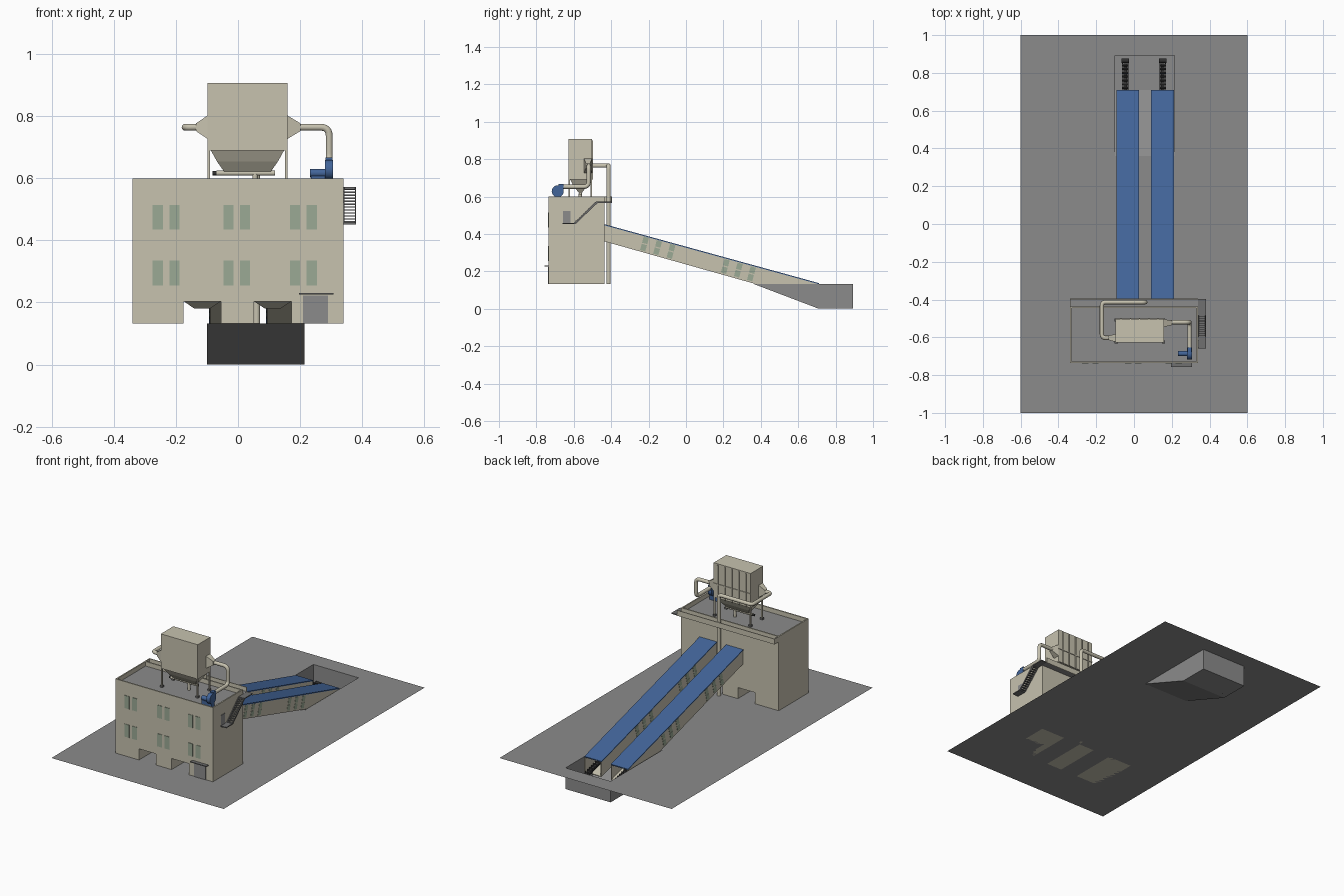
import bpy, bmesh, math
from mathutils import Vector, Matrix

if "Cube" in bpy.data.objects:
    bpy.data.objects.remove(bpy.data.objects["Cube"])

def mat(name, c):
    m = bpy.data.materials.new(name)
    m.diffuse_color = (*c, 1)
    m.use_nodes = True
    m.node_tree.nodes["Principled BSDF"].inputs["Base Color"].default_value = m.diffuse_color
    return m

BEIGE = mat("beige cladding", (0.57, 0.54, 0.43))
GRAY = mat("concrete gray", (0.26, 0.26, 0.26))
BLUE = mat("blue metal", (0.055, 0.13, 0.32))
GREEN = mat("green glass", (0.33, 0.40, 0.30))
DARK = mat("dark rubber", (0.03, 0.03, 0.03))
STEEL = mat("stair steel", (0.16, 0.16, 0.16))
G = 0.133   # ground level

def finish(name, bm, *mats):
    me = bpy.data.meshes.new(name)
    bmesh.ops.recalc_face_normals(bm, faces=bm.faces)
    bm.to_mesh(me)
    bm.free()
    for m in mats:
        me.materials.append(m)
    ob = bpy.data.objects.new(name, me)
    bpy.context.collection.objects.link(ob)
    return ob

def box(name, x, y, z, m):
    bm = bmesh.new()
    c = Vector((sum(x) / 2, sum(y) / 2, sum(z) / 2))
    s = (x[1] - x[0], y[1] - y[0], z[1] - z[0])
    bmesh.ops.create_cube(bm, size=1, matrix=Matrix.Translation(c) @ Matrix.Diagonal((*s, 1)))
    return finish(name, bm, m)

def prism(name, yz, x0, x1, m):
    """Extrude a y-z profile along x."""
    bm = bmesh.new()
    f = bm.faces.new([bm.verts.new((x0, y, z)) for y, z in yz])
    r = bmesh.ops.extrude_face_region(bm, geom=[f])
    bmesh.ops.translate(bm, vec=(x1 - x0, 0, 0), verts=[v for v in r["geom"] if isinstance(v, bmesh.types.BMVert)])
    return finish(name, bm, m)

def loft(name, rings, m):
    """Skin a list of equal-length closed rings and cap the ends."""
    bm = bmesh.new()
    vs = [[bm.verts.new(p) for p in r] for r in rings]
    n = len(rings[0])
    for a, b in zip(vs, vs[1:]):
        for i in range(n):
            bm.faces.new((a[i], a[(i + 1) % n], b[(i + 1) % n], b[i]))
    bm.faces.new(vs[0])
    bm.faces.new(vs[-1])
    return finish(name, bm, m)

def smooth(ob):
    for p in ob.data.polygons:
        p.use_smooth = len(p.vertices) == 4
    return ob

def cyl(name, a, b, r, m, n=16):
    a, b = Vector(a), Vector(b)
    q = (b - a).to_track_quat('Z', 'Y').to_matrix()
    ring = [q @ Vector((r * math.cos(t), r * math.sin(t), 0)) for t in (2 * math.pi * i / n for i in range(n))]
    return smooth(loft(name, [[a + p for p in ring], [b + p for p in ring]], m))

def pipe(name, pts, r, m, bend=0.028):
    pts = [Vector(p) for p in pts]
    path = [pts[0]]
    for p, c, q in zip(pts, pts[1:], pts[2:]):     # rounded elbows
        a, b = c + (p - c).normalized() * bend, c + (q - c).normalized() * bend
        path += [a * (1 - t) ** 2 + c * 2 * t * (1 - t) + b * t * t for t in (i / 6 for i in range(7))]
    path.append(pts[-1])
    cu = bpy.data.curves.new(name, 'CURVE')
    cu.dimensions, cu.bevel_depth, cu.bevel_resolution, cu.use_fill_caps = '3D', r, 3, True
    sp = cu.splines.new('POLY')
    sp.points.add(len(path) - 1)
    for s, p in zip(sp.points, path):
        s.co = (*p, 1)
    cu.materials.append(m)
    ob = bpy.data.objects.new(name, cu)
    bpy.context.collection.objects.link(ob)

# Ground with a sloped pit
px, py = (-0.10, 0.214), (0.36, 0.893)
bm = bmesh.new()
def quad(*pts):
    bm.faces.new([bm.verts.new(p) for p in pts])
def flat(x0, x1, y0, y1):
    quad((x0, y0, G), (x1, y0, G), (x1, y1, G), (x0, y1, G))
flat(-0.6, px[0], -1, 1)
flat(px[1], 0.6, -1, 1)
flat(*px, -1, py[0])
flat(*px, py[1], 1)
prof = [(0.36, G), (0.71, 0), (0.893, 0), (0.893, G)]
for (ya, za), (yb, zb) in zip(prof, prof[1:]):
    quad((px[0], ya, za), (px[1], ya, za), (px[1], yb, zb), (px[0], yb, zb))
for x in px:
    quad(*[(x, y, z) for y, z in prof])
bmesh.ops.remove_doubles(bm, verts=bm.verts, dist=1e-5)
finish("ground_and_pit", bm, GRAY)

# Building: block with roof recess and two drive-through bays
ROOF = 0.572
tower = box("building", (-0.34, 0.34), (-0.735, -0.437), (G, 0.60), BEIGE)
cutters = [box("roof_cutter", (-0.332, 0.332), (-0.727, -0.445), (ROOF, 0.7), BEIGE)]
bays = [(-0.175, -0.055), (0.052, 0.172)]
for b in bays:
    cutters.append(box("bay_cutter", b, (-0.8, -0.4), (0.0, 0.203), BEIGE))
for c in cutters:
    c.hide_render = True
    md = tower.modifiers.new("cut", 'BOOLEAN')
    md.object, md.operation, md.solver = c, 'DIFFERENCE', 'EXACT'
bpy.context.view_layer.update()
tower.data = bpy.data.meshes.new_from_object(tower.evaluated_get(bpy.context.evaluated_depsgraph_get()))
tower.modifiers.clear()
for c in cutters:
    bpy.data.objects.remove(c)
tower.data.materials.clear()
tower.data.materials.append(BEIGE)
tower.data.materials.append(GRAY)
for p in tower.data.polygons:
    p.material_index = int(p.normal.z > 0.9 and abs(p.center.z - ROOF) < 0.005)

# Loading chutes in the bays
for (a, b) in bays:
    def ring(ix, y0, y1, z):
        return [(a + ix, y0, z), (b - ix, y0, z), (b - ix, y1, z), (a + ix, y1, z)]
    loft("loading_chute", [ring(0.001, -0.65, -0.52, 0.203), ring(0.035, -0.61, -0.56, 0.18)], BEIGE)

# Front windows, door and canopy
for z in (0.255, 0.435):
    for x in (-0.275, -0.221, -0.047, 0.006, 0.167, 0.221):
        box("front_window", (x, x + 0.033), (-0.738, -0.73), (z, z + 0.08), GREEN)
box("front_door", (0.21, 0.29), (-0.738, -0.73), (G, 0.222), GRAY)
box("door_canopy", (0.197, 0.308), (-0.757, -0.735), (0.226, 0.231), STEEL)

# Rear walkway, side landings and stair
box("walkway_slab", (-0.34, 0.34), (-0.437, -0.397), (0.566, 0.573), GRAY)
box("walkway_parapet", (-0.34, 0.34), (-0.400, -0.395), (0.566, 0.60), BEIGE)
box("walkway_end", (-0.34, -0.335), (-0.437, -0.395), (0.566, 0.60), BEIGE)
box("upper_landing", (0.34, 0.38), (-0.48, -0.397), (0.566, 0.572), STEEL)
box("lower_landing", (0.34, 0.38), (-0.66, -0.598), (0.452, 0.458), STEEL)
N = 12
for i in range(N):
    y, z = -0.60 + 0.12 * i / N, 0.458 + 0.114 * i / N
    box("stair_tread", (0.342, 0.378), (y, y + 0.012), (z, z + 0.004), STEEL)
for x in (0.340, 0.377):
    prism("stair_stringer", [(-0.604, 0.452), (-0.592, 0.452), (-0.472, 0.566), (-0.484, 0.572)], x, x + 0.003, STEEL)
box("side_door", (0.335, 0.343), (-0.657, -0.618), (0.458, 0.522), GRAY)

# Two sloping conveyor galleries
Y0, Y1 = -0.437, 0.71
top = lambda y: 0.452 - 0.2746 * (y - Y0)
bot = lambda y: 0.360 - 0.2816 * (y - Y0)
def band(lo, hi):
    return [(Y0, lo(Y0)), (Y1, lo(Y1)), (Y1, hi(Y1)), (Y0, hi(Y0))]
for gx0, gx1 in ((-0.091, 0.025), (0.093, 0.209)):
    prism("gallery_roof", band(lambda y: top(y) - 0.006, top), gx0 - 0.002, gx1 + 0.002, BLUE)
    prism("gallery_floor", band(bot, lambda y: bot(y) + 0.005), gx0, gx1, BEIGE)
    for xa in (gx0, gx1 - 0.004):
        prism("gallery_wall", band(bot, lambda y: top(y) - 0.006), xa, xa + 0.004, BEIGE)
    # windows: slanted panes in two rows
    for yc in (-0.222, -0.152, -0.08, 0.21, 0.28, 0.35):
        for v0, v1 in ((-0.036, -0.003), (0.003, 0.036)):
            mid = (top(yc) + bot(yc)) / 2
            pane = [(yc + u + 0.27 * v, mid - 0.275 * u + v)
                    for u, v in ((-0.014, v0), (0.014, v0), (0.014, v1), (-0.014, v1))]
            for xa in (gx0 - 0.0015, gx1 - 0.0005):
                prism("gallery_window", pane, xa, xa + 0.002, GREEN)
    # belt conveyor running out into the pit
    cx = (gx0 + gx1) / 2 - (0.013 if gx0 < 0 else -0.001)
    line = lambda y: 0.078 - 0.2746 * (y - Y1)
    for s in (-1, 1):
        xa = cx + s * 0.014
        prism("conveyor_rail", [(Y0, line(Y0) - 0.006), (0.87, line(0.87) - 0.006),
                                (0.87, line(0.87) + 0.004), (Y0, line(Y0) + 0.004)], xa - 0.002, xa + 0.002, DARK)
    prism("conveyor_belt", [(Y0, line(Y0)), (0.85, line(0.85)), (0.85, line(0.85) + 0.003),
                            (Y0, line(Y0) + 0.003)], cx - 0.01, cx + 0.01, DARK)
    for i in range(10):
        y = 0.66 + 0.02 * i
        cyl("conveyor_roller", (cx - 0.018, y, line(y) + 0.004), (cx + 0.018, y, line(y) + 0.004), 0.005, DARK, 10)
    cyl("tail_drum", (cx - 0.019, 0.865, line(0.865)), (cx + 0.019, 0.865, line(0.865)), 0.012, DARK)
    for y in (0.74, 0.85):
        for s in (-1, 1):
            box("conveyor_leg", (cx + s * 0.016 - 0.002, cx + s * 0.016 + 0.002), (y - 0.002, y + 0.002), (0, line(y)), DARK)

# Roof dust collector
bx, by = (-0.098, 0.159), (-0.628, -0.503)
box("collector_body", bx, by, (0.69, 0.907), BEIGE)
def rect(x0, x1, y0, y1, z):
    return [(x0, y0, z), (x1, y0, z), (x1, y1, z), (x0, y1, z)]
loft("collector_hopper", [rect(-0.09, 0.151, -0.622, -0.509, 0.695), rect(-0.068, 0.129, -0.60, -0.53, 0.655),
                          rect(-0.045, 0.106, -0.575, -0.555, 0.622)], BEIGE)
cyl("screw_conveyor", (-0.07, -0.565, 0.617), (0.12, -0.565, 0.617), 0.008, BEIGE)
cyl("screw_motor", (-0.082, -0.565, 0.617), (-0.06, -0.565, 0.617), 0.007, DARK)
cyl("screw_outlet", (0.055, -0.565, 0.617), (0.055, -0.565, ROOF), 0.009, BEIGE)
for x in (bx[0] + 0.004, bx[1] - 0.004):
    for y in (by[0] + 0.004, by[1] - 0.004):
        box("collector_leg", (x - 0.004, x + 0.004), (y - 0.004, y + 0.004), (ROOF, 0.70), BEIGE)
        box("leg_foot", (x - 0.008, x + 0.008), (y - 0.008, y + 0.008), (ROOF, ROOF + 0.012), STEEL)
for i in range(5):     # stiffening ribs on the rear
    x = bx[0] + 0.03 + i * 0.049
    box("collector_rib", (x - 0.003, x + 0.003), (by[1], by[1] + 0.006), (0.69, 0.90), BEIGE)
box("collector_cross_rib", bx, (by[1], by[1] + 0.004), (0.775, 0.781), BEIGE)

# Transition cones and ducts
def transition(x0, x1, yc):
    def r(x, hy, hz):
        return [(x, yc - hy, 0.765 - hz), (x, yc + hy, 0.765 - hz), (x, yc + hy, 0.765 + hz), (x, yc - hy, 0.765 + hz)]
    loft("duct_transition", [r(x0, 0.021, 0.038), r(x1, 0.011, 0.012)], BEIGE)
transition(bx[0], -0.136, -0.603)
transition(bx[1], 0.202, -0.524)
pipe("intake_duct", [(-0.13, -0.603, 0.765), (-0.17, -0.603, 0.765), (-0.17, -0.414, 0.765),
                     (0.06, -0.414, 0.765), (0.06, -0.414, G)], 0.0115, BEIGE, 0.02)
pipe("exhaust_duct", [(0.195, -0.52, 0.765), (0.294, -0.52, 0.765), (0.294, -0.52, 0.652),
                      (0.294, -0.665, 0.652)], 0.0115, BEIGE)

# Blue exhaust fan
cyl("fan_housing", (0.281, -0.686, 0.628), (0.306, -0.686, 0.628), 0.032, BLUE, 24)
box("fan_outlet", (0.282, 0.305), (-0.682, -0.655), (0.628, 0.667), BLUE)
cyl("fan_motor", (0.232, -0.686, 0.617), (0.282, -0.686, 0.617), 0.014, BLUE)
box("fan_base", (0.235, 0.306), (-0.70, -0.672), (ROOF, 0.608), BLUE)
